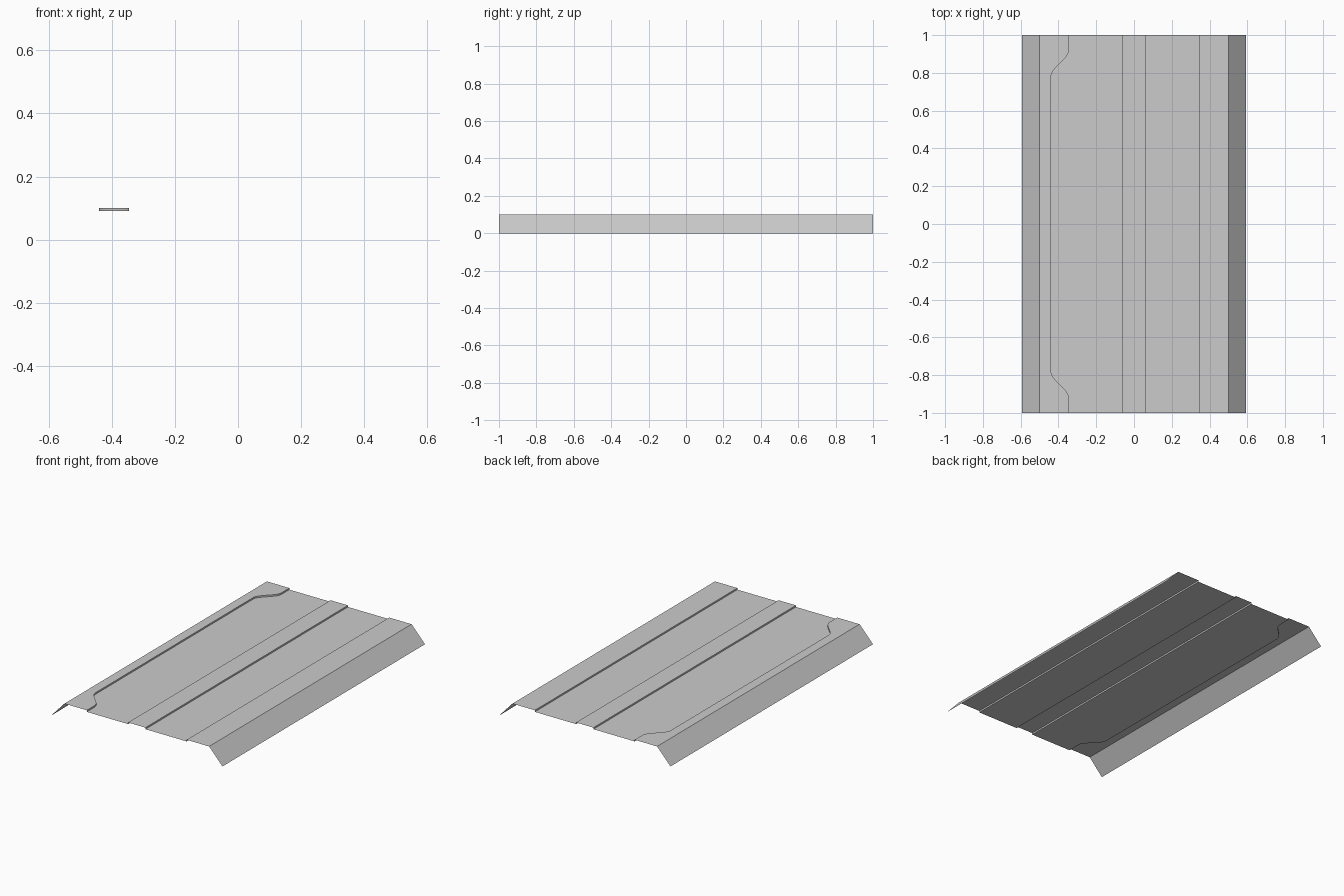
import bpy, bmesh

if "Cube" in bpy.data.objects:
    bpy.data.objects.remove(bpy.data.objects["Cube"])

TOP, LOW = 0.10, 0.09      # raised level and road level
SEG = 10                   # segments in each S-bend of the left kerb

# Stations along y, denser through the kerb bends
bend = [0.78 + 0.14 * i / SEG for i in range(SEG + 1)]
STATIONS = [-1.0] + [-y for y in reversed(bend)] + bend + [1.0]


def left_kerb(y):
    """Lay-by kerb: steps outward from -0.345 to -0.44 along the middle."""
    t = min(max((abs(y) - 0.78) / 0.14, 0), 1)
    return -0.44 + 0.095 * t * t * (3 - 2 * t)


def sheet(name, columns, stations=(-1.0, 1.0)):
    """Loft an open sheet along y from (x, z) columns running left to right."""
    bm = bmesh.new()
    rows = [[bm.verts.new((x(y) if callable(x) else x, y, z)) for x, z in columns]
            for y in stations]
    for a, b in zip(rows, rows[1:]):
        for i in range(len(columns) - 1):
            bm.faces.new((a[i], a[i + 1], b[i + 1], b[i]))
    mesh = bpy.data.meshes.new(name)
    bm.to_mesh(mesh)
    bm.free()
    obj = bpy.data.objects.new(name, mesh)
    bpy.context.scene.collection.objects.link(obj)
    return obj


# Sloping embankments
sheet("left_embankment", [(-0.593, 0), (-0.5, TOP)])
sheet("right_embankment", [(0.5, TOP), (0.593, 0)])

# Left pavement with the curved kerb, and the carriageway beside it
sheet("left_pavement", [(-0.5, TOP), (left_kerb, TOP)], STATIONS)
sheet("left_kerb", [(left_kerb, TOP), (left_kerb, LOW)], STATIONS)
sheet("left_carriageway", [(left_kerb, LOW), (-0.06, LOW)], STATIONS)

# Raised central strip with its two kerbs
sheet("central_strip", [(-0.06, LOW), (-0.06, TOP), (0.06, TOP), (0.06, LOW)])

# Right carriageway and pavement with a straight kerb
sheet("right_carriageway", [(0.06, LOW), (0.345, LOW)])
sheet("right_pavement", [(0.345, LOW), (0.345, TOP), (0.5, TOP)])
